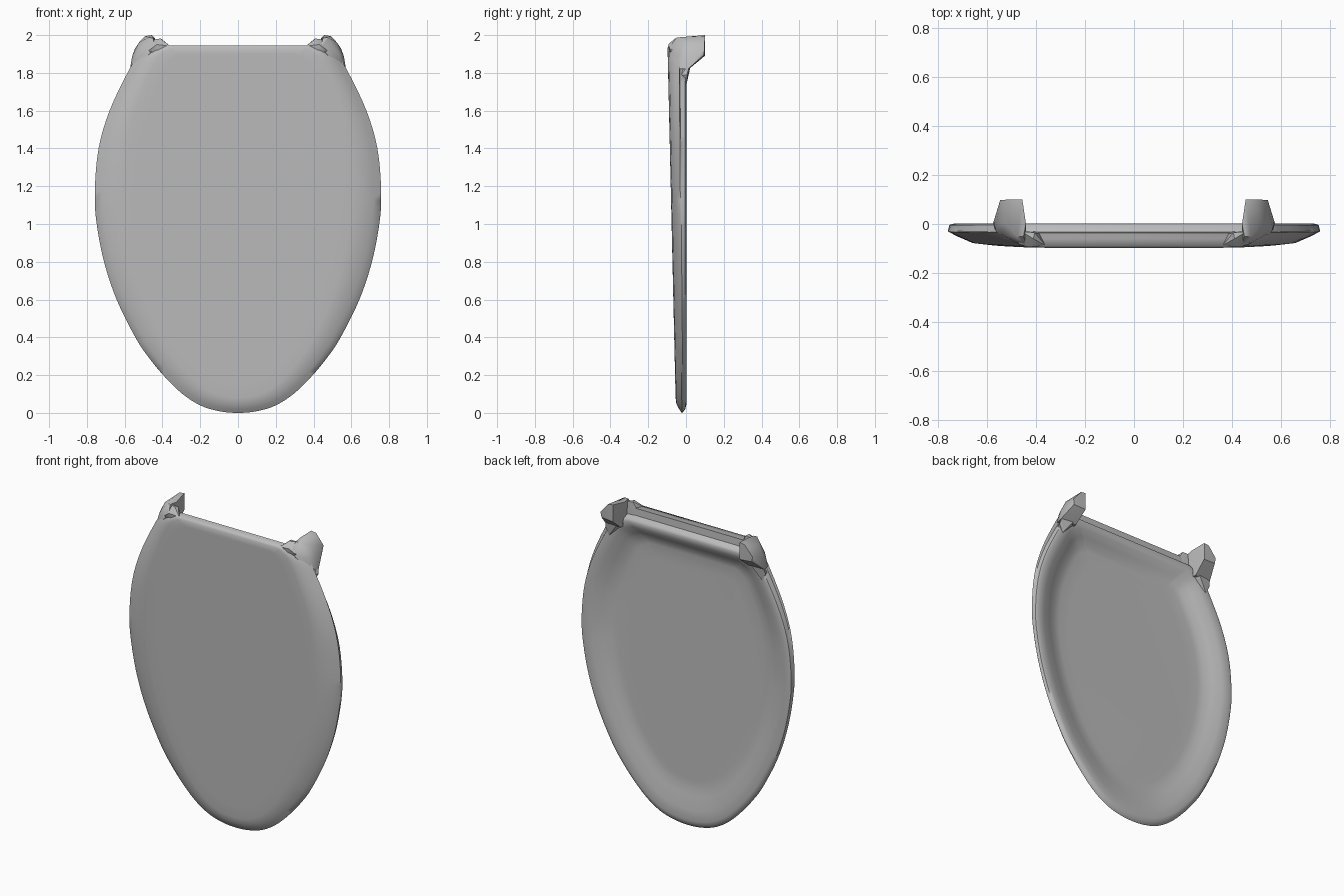
import bpy, bmesh, math
from mathutils import Vector

grey = bpy.data.materials.new("warm_grey")
grey.diffuse_color = (0.5, 0.5, 0.5, 1)


def finish(name, bm, angle):
    bmesh.ops.recalc_face_normals(bm, faces=bm.faces)
    mesh = bpy.data.meshes.new(name)
    bm.to_mesh(mesh)
    bm.free()
    mesh.materials.append(grey)
    ob = bpy.data.objects.new(name, mesh)
    bpy.context.collection.objects.link(ob)
    bpy.ops.object.select_all(action='DESELECT')
    ob.select_set(True)
    bpy.context.view_layer.objects.active = ob
    bpy.ops.object.shade_smooth_by_angle(angle=math.radians(angle))
    return ob


def smooth_path(pts, steps):
    """Catmull-Rom curve through the points."""
    p = [Vector(q) for q in pts]
    p = [Vector((-p[1].x, p[1].y))] + p + [2 * p[-1] - p[-2]]
    out = []
    for i in range(1, len(p) - 2):
        a, b, c, d = p[i - 1:i + 3]
        for s in range(steps):
            t = s / steps
            out.append(0.5 * (2 * b + (c - a) * t + (2 * a - 5 * b + 4 * c - d) * t * t
                              + (3 * b - a - 3 * c + d) * t ** 3))
    return out + [p[-2]]


# Half outline of the lid (half width, height), from bottom centre to top corner
half = smooth_path([(0, 0), (0.10, 0.009), (0.20, 0.04), (0.30, 0.105), (0.395, 0.20),
                    (0.475, 0.30), (0.54, 0.4), (0.638, 0.6), (0.705, 0.8), (0.745, 1.0),
                    (0.758, 1.17), (0.738, 1.4), (0.68, 1.6), (0.585, 1.8), (0.52, 1.90),
                    (0.43, 1.945)], 4)
outline = half + [Vector((-q.x, q.y)) for q in reversed(half[1:])]

# Rings from the front plateau, round the edge, to the recessed back panel:
# (width scale, bottom z, top z, y at bottom, y at top)
rings = [
    (0.60, 0.25, 1.86, -0.058, -0.096),
    (0.70, 0.16, 1.90, -0.057, -0.097),
    (0.80, 0.08, 1.935, -0.055, -0.097),
    (0.875, 0.048, 1.945, -0.051, -0.090),
    (0.95, 0.02, 1.946, -0.036, -0.060),
    (1.0, 0.0, 1.945, -0.022, -0.036),
    (1.0, 0.004, 1.90, -0.016, -0.033),
    (0.992, 0.02, 1.885, -0.004, -0.004),
    (0.965, 0.045, 1.87, 0.002, 0.003),
    (0.90, 0.11, 1.835, -0.006, -0.010),
    (0.82, 0.195, 1.80, -0.022, -0.034),
    (0.76, 0.24, 1.765, -0.032, -0.060),
    (0.70, 0.29, 1.73, -0.034, -0.066),
    (0.60, 0.38, 1.65, -0.035, -0.066),
]
bm = bmesh.new()
loops = []
for sx, zb, zt, yb, yt in rings:
    loop = []
    for q in outline:
        t = q.y / 1.945
        loop.append(bm.verts.new((q.x * sx, yb + (yt - yb) * t, zb + (zt - zb) * t)))
    loops.append(loop)
n = len(outline)
for a, b in zip(loops, loops[1:]):
    for i in range(n):
        j = (i + 1) % n
        bm.faces.new((a[i], a[j], b[j], b[i]))
bm.faces.new(loops[0])
bm.faces.new(loops[-1])
finish("lid", bm, 50)

# Hinge lugs at the top corners: a backward arm and a small front knuckle
arm = [(0.455, 0.1, 2.0), (0.49, 0.1, 1.995), (0.545, 0.098, 1.93), (0.54, 0.095, 1.895),
       (0.455, 0.1, 1.89), (0.44, 0.0, 1.985), (0.525, 0.0, 1.96), (0.56, 0.0, 1.89),
       (0.572, 0.01, 1.82), (0.46, 0.015, 1.82), (0.45, -0.05, 1.985), (0.475, -0.05, 1.987),
       (0.535, -0.045, 1.90), (0.56, -0.04, 1.82), (0.45, -0.05, 1.82),
       (0.44, -0.085, 1.94), (0.47, -0.082, 1.90)]
knuckle = [(0.405, -0.035, 1.98), (0.41, -0.06, 1.982), (0.385, -0.04, 1.945),
           (0.36, -0.088, 1.942), (0.43, -0.094, 1.95), (0.47, -0.082, 1.92),
           (0.46, -0.03, 1.975), (0.40, -0.03, 1.87), (0.48, -0.03, 1.87),
           (0.41, -0.085, 1.88)]
# Fillet that blends the lug down into the rim behind
fillet = [(0.46, 0.03, 1.86), (0.56, 0.02, 1.85), (0.575, 0.005, 1.79), (0.55, 0.003, 1.74),
          (0.45, 0.0, 1.84), (0.44, -0.05, 1.86), (0.50, -0.045, 1.78), (0.565, -0.025, 1.79)]
for side, sign in (("right", 1), ("left", -1)):
    for part, pts in (("hinge_arm", arm), ("hinge_knuckle", knuckle), ("hinge_fillet", fillet)):
        bm = bmesh.new()
        for x, y, z in pts:
            bm.verts.new((sign * x, y, z))
        bmesh.ops.convex_hull(bm, input=bm.verts)
        bmesh.ops.delete(bm, geom=[v for v in bm.verts if not v.link_faces], context='VERTS')
        finish(f"{side}_{part}", bm, 35)
